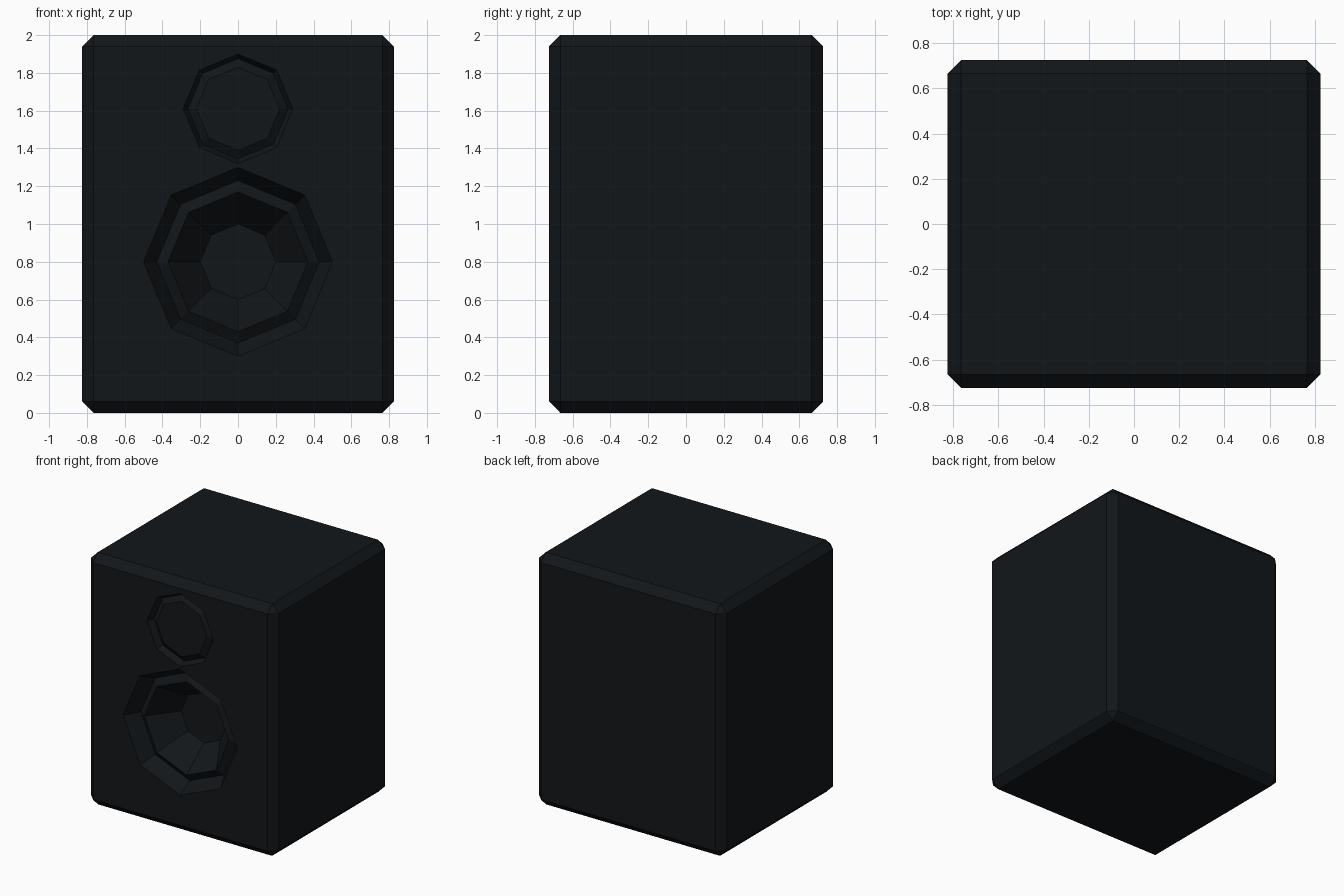
import bpy, bmesh
from math import cos, sin, pi

if "Cube" in bpy.data.objects:
    bpy.data.objects.remove(bpy.data.objects["Cube"])

W, D, H = 1.65, 1.45, 2.0
FRONT = -D / 2
SIDES = 8

mat = bpy.data.materials.new("black_casing")
mat.diffuse_color = (0.006, 0.008, 0.010, 1)
mat.use_nodes = True
mat.node_tree.nodes["Principled BSDF"].inputs["Base Color"].default_value = mat.diffuse_color


def mesh_object(name, bm):
    bmesh.ops.recalc_face_normals(bm, faces=bm.faces)
    me = bpy.data.meshes.new(name)
    bm.to_mesh(me)
    bm.free()
    ob = bpy.data.objects.new(name, me)
    bpy.context.collection.objects.link(ob)
    me.materials.append(mat)
    return ob


def driver_cutter(name, cz, profile):
    """Closed octagonal solid; profile is (radius, depth behind the front), outside to centre."""
    bm = bmesh.new()
    profile = [(profile[0][0], -0.1)] + profile
    rings = [[bm.verts.new((r * cos(2 * pi * k / SIDES), FRONT + d,
                            cz + r * sin(2 * pi * k / SIDES)))
              for k in range(SIDES)] for r, d in profile]
    for a, b in zip(rings, rings[1:]):
        for k in range(SIDES):
            n = (k + 1) % SIDES
            bm.faces.new((a[k], a[n], b[n], b[k]))
    bm.faces.new(rings[0])
    bm.faces.new(rings[-1])
    ob = mesh_object(name, bm)
    ob.hide_render = True
    ob.hide_viewport = True
    return ob


# Cabinet box with a single flat chamfer on every edge
bm = bmesh.new()
bmesh.ops.create_cube(bm, size=1)
bmesh.ops.scale(bm, vec=(W, D, H), verts=bm.verts)
bmesh.ops.translate(bm, vec=(0, 0, H / 2), verts=bm.verts)
bmesh.ops.bevel(bm, geom=bm.edges[:], offset=0.06, segments=1, affect='EDGES')
cabinet = mesh_object("speaker_cabinet", bm)

# Woofer: sloped recess, raised surround, deep cone and flat centre
woofer = driver_cutter("woofer_cutter", 0.8,
                       [(0.50, 0), (0.43, 0.12), (0.37, 0.08), (0.20, 0.30)])

# Tweeter: shallow groove around a flat disc
tweeter = driver_cutter("tweeter_cutter", 1.61,
                        [(0.29, 0), (0.265, 0.05), (0.22, 0.02)])

# Carve both drivers into the front
for cutter in (woofer, tweeter):
    cut = cabinet.modifiers.new(cutter.name, 'BOOLEAN')
    cut.operation = 'DIFFERENCE'
    cut.solver = 'EXACT'
    cut.object = cutter
